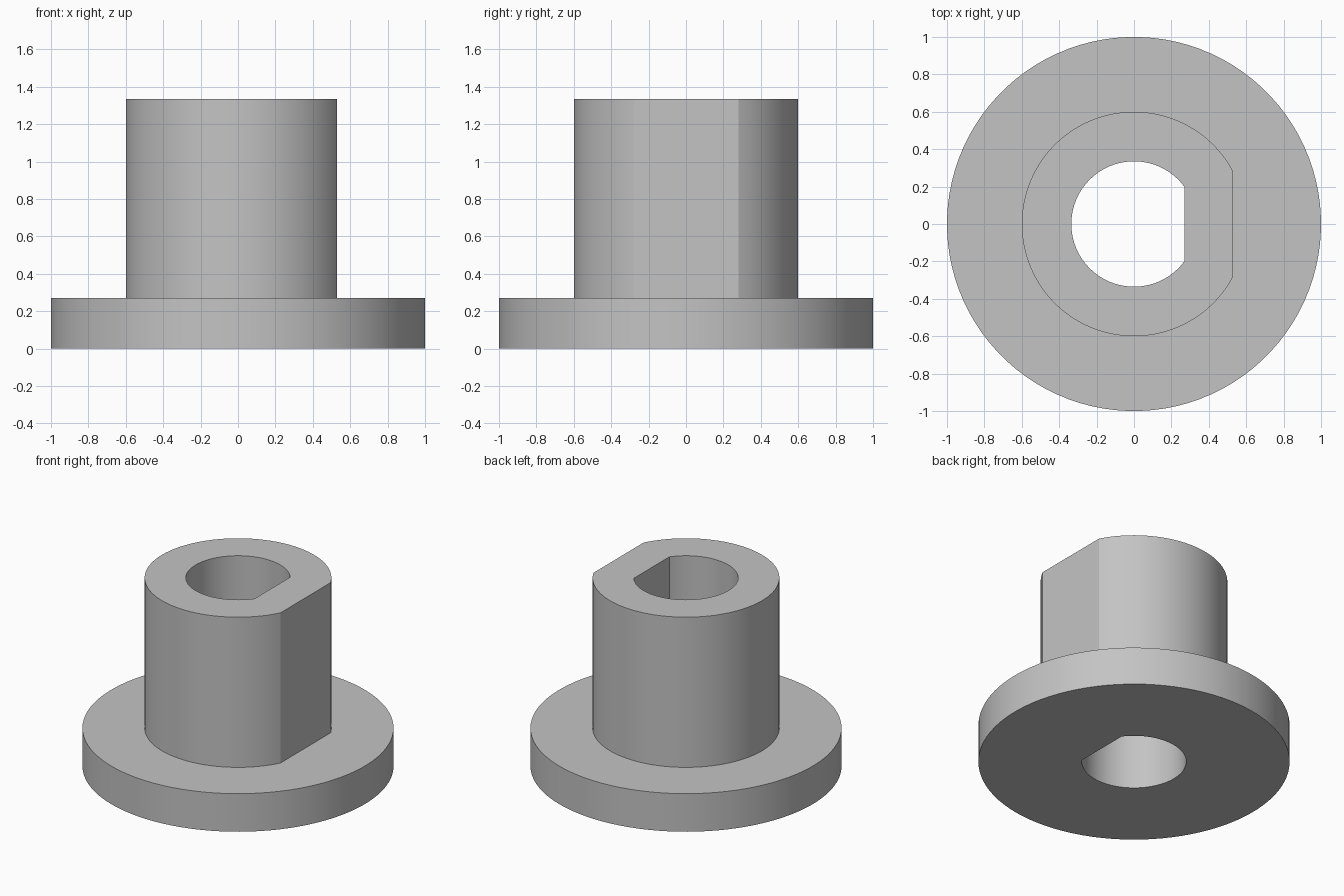
import bpy
import bmesh
import math

old = bpy.data.objects.get("Cube")
if old:
    bpy.data.objects.remove(old, do_unlink=True)

SEGMENTS = 96
FLANGE_TOP, COLLAR_TOP = 0.27, 1.335

grey = bpy.data.materials.new("plain grey")
grey.use_nodes = True
colour = (0.55, 0.55, 0.55, 1)
grey.diffuse_color = colour
grey.node_tree.nodes["Principled BSDF"].inputs["Base Color"].default_value = colour


def ring(bm, radius, z, flat=None):
    """Circle of vertices, or a D shape cut by a flat at x = flat."""
    if flat is None:
        start, step = math.pi / SEGMENTS, 2 * math.pi / SEGMENTS
    else:
        start = math.acos(flat / radius)
        step = 2 * (math.pi - start) / (SEGMENTS - 1)
    angles = [start + step * i for i in range(SEGMENTS)]
    return [bm.verts.new((radius * math.cos(a), radius * math.sin(a), z)) for a in angles]


# Closed section: flange, flatted collar and flatted through bore
bm = bmesh.new()
rings = [
    ring(bm, 0.335, 0, 0.27),
    ring(bm, 1.0, 0),
    ring(bm, 1.0, FLANGE_TOP),
    ring(bm, 0.6, FLANGE_TOP, 0.53),
    ring(bm, 0.6, COLLAR_TOP, 0.53),
    ring(bm, 0.335, COLLAR_TOP, 0.27),
]
for lower, upper in zip(rings, rings[1:] + rings[:1]):
    for i in range(SEGMENTS):
        j = (i + 1) % SEGMENTS
        bm.faces.new((lower[i], lower[j], upper[j], upper[i]))
bmesh.ops.recalc_face_normals(bm, faces=bm.faces)

mesh = bpy.data.meshes.new("flanged_bushing")
bm.to_mesh(mesh)
bm.free()
mesh.materials.append(grey)
bushing = bpy.data.objects.new("flanged_bushing", mesh)
bpy.context.collection.objects.link(bushing)

# Smooth round walls with crisp rims and flats
bpy.ops.object.select_all(action="DESELECT")
bushing.select_set(True)
bpy.context.view_layer.objects.active = bushing
bpy.ops.object.shade_smooth_by_angle(angle=math.radians(20))
